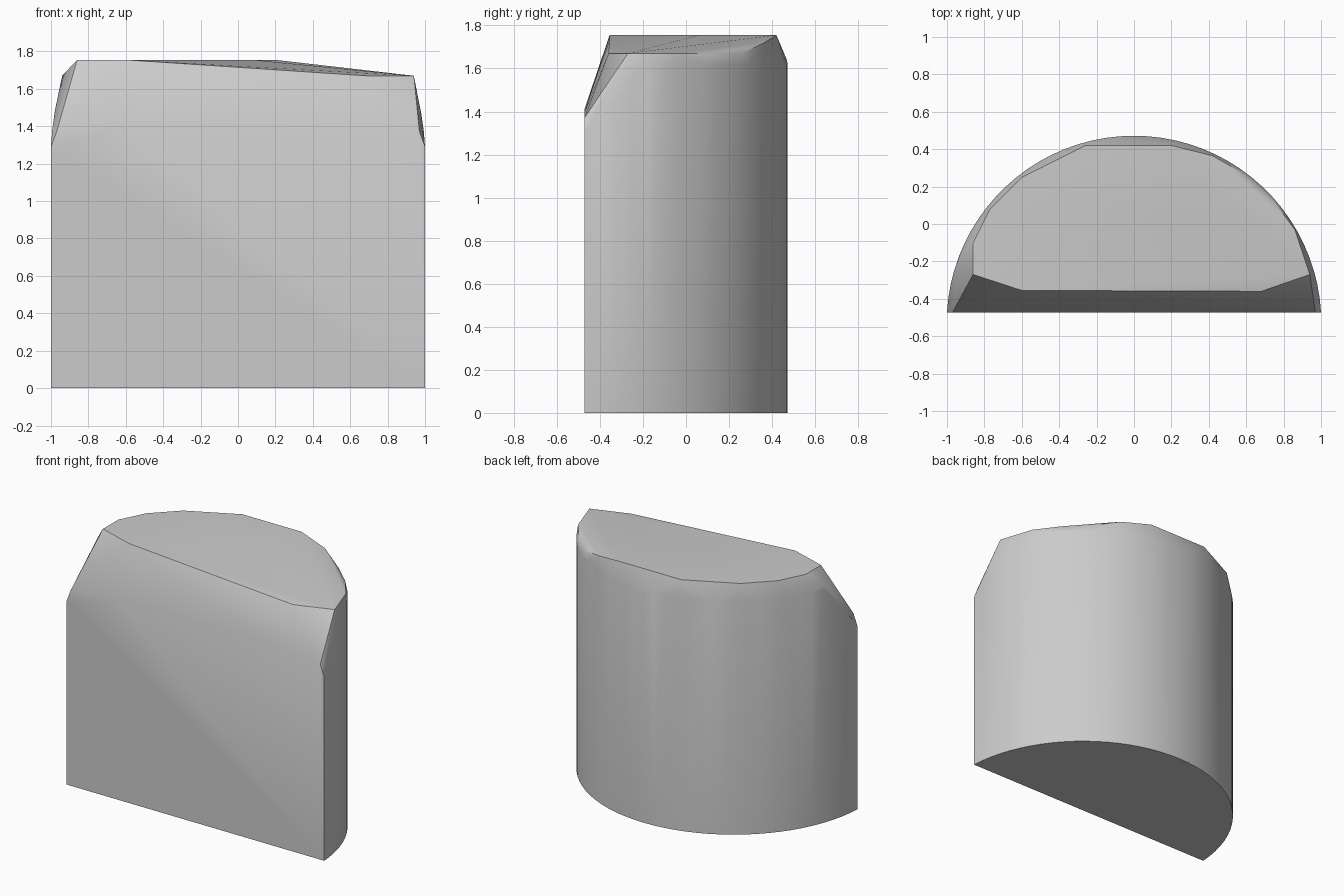
import bpy, bmesh, math

cube = bpy.data.objects.get("Cube")
if cube:
    bpy.data.objects.remove(cube, do_unlink=True)

grey = bpy.data.materials.new("stone grey")
grey.use_nodes = True
colour = (0.6, 0.6, 0.6, 1)
grey.diffuse_color = colour
grey.node_tree.nodes["Principled BSDF"].inputs["Base Color"].default_value = colour

FRONT, CENTRE, RADIUS, STEPS = -0.472, -0.53, 1.0017, 40
start = math.asin((FRONT - CENTRE) / RADIUS)


def shoulder(x, y):
    """Height at which the round wall turns into the worn rim."""
    rise = min(1, (y - FRONT) / 0.28)
    return 1.29 + rise * ((1.62 if x > 0 else 1.64) - 1.29)


# Round wall, from the flat base to the shoulder
points = []
for i in range(STEPS + 1):
    a = start + (math.pi - 2 * start) * i / STEPS
    x, y = RADIUS * math.cos(a), CENTRE + RADIUS * math.sin(a)
    points += [(x, y, 0), (x, y, shoulder(x, y))]

# Foot of the front slope
points += [(x, FRONT, z) for x, z in
           [(-0.97, 1.37), (-0.6, 1.41), (0.6, 1.395), (0.97, 1.37)]]

# High part of the top, then the lowered left side
points += [(x, y, 1.755) for x, y in
           [(-0.6, -0.355), (-0.86, -0.27), (-0.86, -0.1), (-0.77, 0.08),
            (-0.6, 0.25), (-0.4, 0.35), (-0.26, 0.42), (0.2, 0.42), (0.08, 0.06)]]
points += [(x, y, 1.67) for x, y in
           [(0.68, -0.36), (0.94, -0.27), (0.86, -0.03), (0.74, 0.13), (0.6, 0.26)]]
# Worn left-hand corners of the rim
points += [(-0.94, -0.19, 1.67), (0.42, 0.365, 1.72)]

# The block is the convex skin over these points
bm = bmesh.new()
for p in points:
    bm.verts.new(p)
hull = bmesh.ops.convex_hull(bm, input=bm.verts[:])
loose = {g for g in hull["geom_interior"] + hull["geom_unused"]
         if isinstance(g, bmesh.types.BMVert)}
bmesh.ops.delete(bm, geom=list(loose), context="VERTS")
bmesh.ops.dissolve_limit(bm, angle_limit=math.radians(0.5),
                         verts=bm.verts[:], edges=bm.edges[:])
bmesh.ops.recalc_face_normals(bm, faces=bm.faces[:])
mesh = bpy.data.meshes.new("stone_block")
bm.to_mesh(mesh)
bm.free()
mesh.materials.append(grey)

block = bpy.data.objects.new("stone_block", mesh)
bpy.context.collection.objects.link(block)
bpy.ops.object.select_all(action="DESELECT")
block.select_set(True)
bpy.context.view_layer.objects.active = block
bpy.ops.object.shade_smooth_by_angle(angle=math.radians(30))
